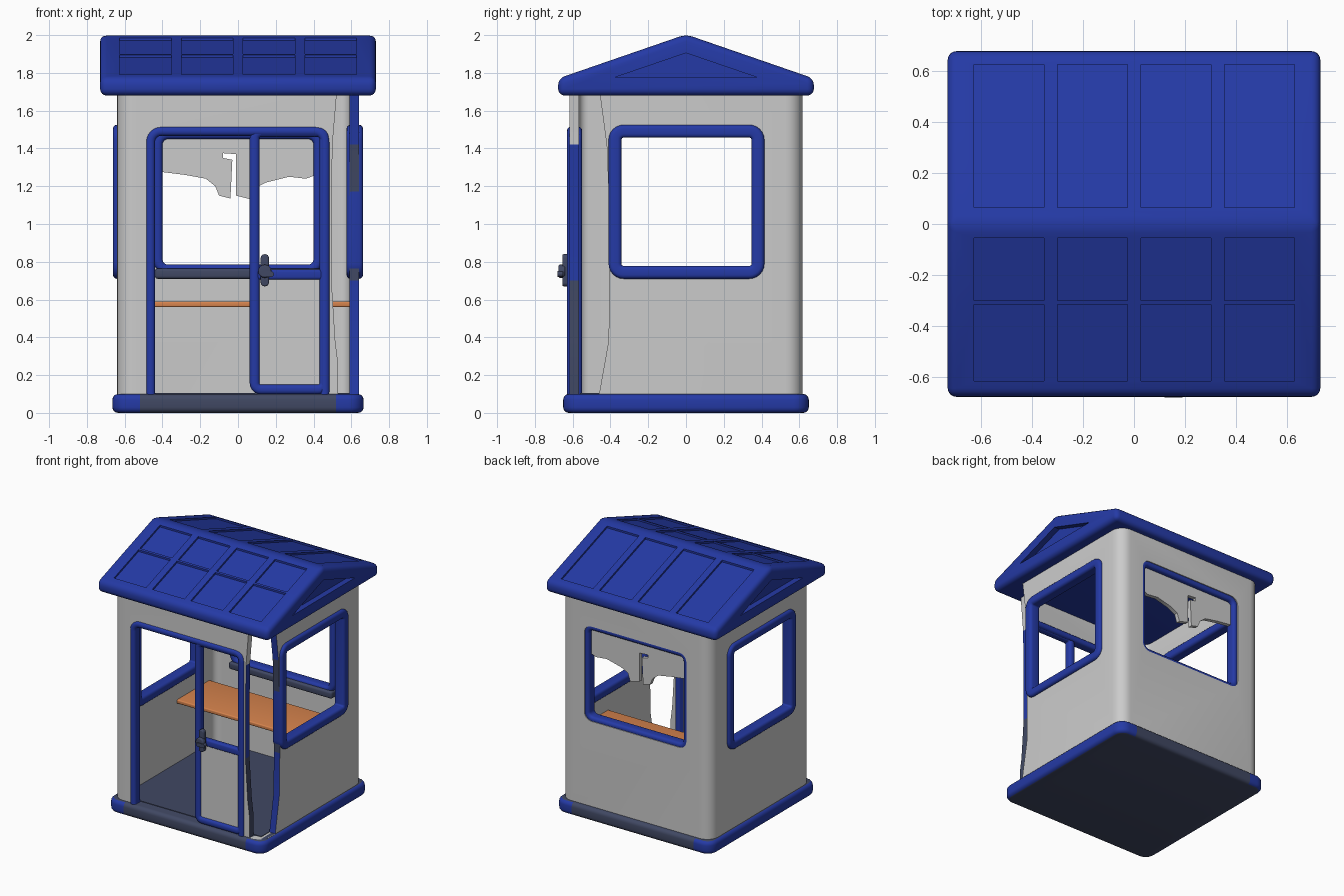
import bpy, bmesh, math
from mathutils import Vector

if "Cube" in bpy.data.objects:
    bpy.data.objects.remove(bpy.data.objects["Cube"], do_unlink=True)


def material(name, rgb):
    m = bpy.data.materials.new(name)
    m.use_nodes = True
    m.diffuse_color = (*rgb, 1)
    m.node_tree.nodes["Principled BSDF"].inputs["Base Color"].default_value = (*rgb, 1)
    return m


BLUE = material("royal blue", (0.018, 0.042, 0.38))
GREY = material("light grey", (0.6, 0.6, 0.6))
SLATE = material("dark slate", (0.052, 0.065, 0.125))
ORANGE = material("shelf orange", (0.68, 0.23, 0.075))


# Plane mappings: (u, v, depth) to x, y, z
def front(u, v, d): return (u, d, v)
def side(u, v, d): return (d, u, v)
def flat(u, v, d): return (u, v, d)


def rrect(hu, hv, r, n=6, cu=0.0, cv=0.0):
    """Rounded rectangle outline."""
    pts = []
    for k, (su, sv) in enumerate([(1, 1), (-1, 1), (-1, -1), (1, -1)]):
        for i in range(n + 1):
            a = (k + i / n) * math.pi / 2
            pts.append((cu + su * (hu - r) + r * math.cos(a),
                        cv + sv * (hv - r) + r * math.sin(a)))
    return pts


def smooth(me):
    for p in me.polygons:
        p.use_smooth = True
    me.set_sharp_from_angle(angle=math.radians(32))


def add(name, bm, mats):
    bmesh.ops.recalc_face_normals(bm, faces=bm.faces)
    me = bpy.data.meshes.new(name)
    bm.to_mesh(me)
    bm.free()
    for m in mats:
        me.materials.append(m)
    smooth(me)
    ob = bpy.data.objects.new(name, me)
    bpy.context.scene.collection.objects.link(ob)
    return ob


def prism(name, pts, d0, d1, plane, mats=(), bevel=0.0):
    """Extruded outline, optionally with rounded edges."""
    bm = bmesh.new()
    a, b = ([bm.verts.new(plane(u, v, d)) for u, v in pts] for d in (d0, d1))
    bm.faces.new(a)
    bm.faces.new(b[::-1])
    for i in range(len(pts)):
        j = (i + 1) % len(pts)
        bm.faces.new((a[i], b[i], b[j], a[j]))
    if bevel:
        bm.normal_update()
        edges = [e for e in bm.edges if e.calc_face_angle(0) > 0.5]
        bmesh.ops.bevel(bm, geom=edges, offset=bevel, segments=4, profile=0.5, affect='EDGES')
    return add(name, bm, mats)


def box(u0, u1, v0, v1):
    return [(u0, v0), (u1, v0), (u1, v1), (u0, v1)]


def frame(name, u0, u1, v0, v1, r, width, d0, d1, plane, mat):
    """Rounded window frame with a soft cross-section."""
    bm = bmesh.new()
    rings = []
    for s, t in rrect(width / 2, (d1 - d0) / 2, 0.02, 3):
        o = s - width / 2
        outline = rrect((u1 - u0) / 2 + o, (v1 - v0) / 2 + o, r + o, 6, (u0 + u1) / 2, (v0 + v1) / 2)
        rings.append([bm.verts.new(plane(u, v, (d0 + d1) / 2 + t)) for u, v in outline])
    for k, a in enumerate(rings):
        b = rings[(k + 1) % len(rings)]
        for i in range(len(a)):
            j = (i + 1) % len(a)
            bm.faces.new((a[i], a[j], b[j], b[i]))
    return add(name, bm, [mat])


def cut(ob, cutters):
    """Subtract the cutters, then discard them."""
    for c in cutters:
        c.hide_render = True
        m = ob.modifiers.new("cut", 'BOOLEAN')
        m.operation, m.solver, m.object = 'DIFFERENCE', 'EXACT', c
    bpy.context.view_layer.update()
    me = bpy.data.meshes.new_from_object(ob.evaluated_get(bpy.context.evaluated_depsgraph_get()))
    ob.modifiers.clear()
    ob.data = me
    smooth(me)
    for c in cutters:
        bpy.data.objects.remove(c, do_unlink=True)


# Base slab: blue rim, slate floor, underside and threshold strips
base = prism("base", rrect(0.665, 0.65, 0.08), 0, 0.1, flat, [BLUE, SLATE], 0.03)
bm = bmesh.new()
bm.from_mesh(base.data)
for x in (-0.52, 0.52):
    bmesh.ops.bisect_plane(bm, geom=bm.verts[:] + bm.edges[:] + bm.faces[:],
                           plane_co=(x, 0, 0), plane_no=(1, 0, 0))
for f in bm.faces:
    c = f.calc_center_median()
    f.material_index = int(abs(f.normal.z) > 0.98 or (abs(c.x) < 0.52 and abs(c.y) > 0.6))
bm.to_mesh(base.data)
bm.free()
prism("floor", box(-0.59, 0.59, -0.56, 0.56), 0.06, 0.104, flat, [SLATE])

# Walls: hollow rounded shell with openings and a split front corner
walls = prism("walls", rrect(0.64, 0.617, 0.09), 0.05, 1.7, flat, [GREY, BLUE, SLATE])
levels = [0.1, 0.38, 0.7, 1.05, 1.42, 1.72]
front_edge = list(zip([0.55, 0.515, 0.495, 0.495, 0.5, 0.525], levels))
side_edge = list(zip([-0.46, -0.41, -0.405, -0.405, -0.42, -0.46], levels))
cut(walls, [
    prism("hollow", rrect(0.59, 0.567, 0.05), 0, 1.8, flat),
    prism("doorway", rrect(0.46, 0.745, 0.05, 6, 0, 0.745), -0.8, -0.4, front),
    prism("side_holes", rrect(0.375, 0.37, 0.05, 6, 0, 1.115), -0.8, 0.8, side),
    prism("back_hole", rrect(0.435, 0.365, 0.06, 6, 0, 1.12), 0.4, 0.8, front),
    prism("front_split", front_edge + [(0.8, 1.72), (0.8, 0.1)], -0.8, -0.5, front),
    prism("side_split", side_edge + [(-0.8, 1.72), (-0.8, 0.1)], 0.53, 0.8, side),
])
for p in walls.data.polygons:
    c, n = p.center, p.normal
    if c.x > 0.57 and -0.48 < c.y < -0.4 and n.y < -0.8:
        p.material_index = 2 if 0.7 < c.z < 1.42 else 1
    elif 0.48 < c.x < 0.56 and c.y < -0.55 and n.x > 0.8:
        p.material_index = 2 if c.z < 0.7 else 1 if c.z < 1.42 else 0

# Side window frames
for s, name in ((1, "left"), (-1, "right")):
    frame(name + "_window_frame", -0.41, 0.415, 0.71, 1.525, 0.08, 0.068,
          *sorted((s * 0.575, s * 0.662)), side, BLUE)

# Back window: inset frame, inner sill and torn panel with hanging tabs
frame("back_window_frame", -0.45, 0.45, 0.735, 1.5, 0.08, 0.05, 0.53, 0.612, front, BLUE)
prism("back_sill", box(-0.44, 0.44, 0.71, 0.765), 0.51, 0.6, front, [SLATE], 0.015)
torn = [(-0.44, 1.48), (-0.44, 1.28), (-0.28, 1.26), (-0.17, 1.24), (-0.12, 1.2), (-0.1, 1.15),
        (-0.04, 1.135), (-0.03, 1.34), (-0.08, 1.35), (-0.08, 1.375), (-0.01, 1.37),
        (-0.01, 1.15), (0.07, 1.13), (0.09, 1.19), (0.15, 1.22), (0.27, 1.25),
        (0.36, 1.24), (0.44, 1.27), (0.44, 1.48)]
prism("back_torn_panel", torn, 0.55, 0.58, front, [GREY])

# Doorway frame and glazed half door
frame("doorway_frame", -0.487, 0.485, 0.03, 1.515, 0.08, 0.048, -0.63, -0.55, front, BLUE)
frame("door_frame", 0.062, 0.483, 0.098, 1.513, 0.06, 0.052, -0.627, -0.565, front, BLUE)
prism("door_crossbar", box(0.09, 0.46, 0.705, 0.76), -0.622, -0.575, front, [BLUE], 0.015)
prism("door_panel", box(0.09, 0.46, 0.12, 0.72), -0.61, -0.585, front, [GREY])

# Door handle: plate, round hub and lever
prism("handle_plate", rrect(0.022, 0.085, 0.02, 4, 0.142, 0.755), -0.655, -0.62, front, [SLATE], 0.008)
prism("handle_hub", rrect(0.035, 0.035, 0.034, 4, 0.142, 0.75), -0.675, -0.64, front, [SLATE], 0.008)
prism("handle_lever", rrect(0.035, 0.015, 0.014, 3, 0.155, 0.735), -0.68, -0.65, front, [SLATE])

# Counter shelf
prism("shelf", box(-0.6, 0.6, 0.1, 0.5), 0.56, 0.59, flat, [ORANGE], 0.008)


# Gable roof with recessed roof panels and gable ends
def roof_z(y): return 2.004 - 0.345 * abs(y)


roof = prism("roof", [(-0.677, 1.68), (0.677, 1.68), (0.677, roof_z(0.677)), (0, roof_z(0)),
                      (-0.677, roof_z(0.677))], -0.73, 0.73, side, [BLUE], 0.035)
cutters = []
gable = [(-0.38, 1.775), (0.38, 1.775), (0, 1.905)]
for s in (-1, 1):
    cutters.append(prism("gable_recess", gable, *sorted((s * 0.685, s * 0.9)), side))
for i in range(4):
    x = -0.49 + i * 0.327
    for y0, y1 in ((0.065, 0.625), (-0.3, -0.055), (-0.615, -0.315)):
        depth = 0.014
        pts = [(y0, roof_z(y0) - depth), (y1, roof_z(y1) - depth),
               (y1, roof_z(y1) + 0.1), (y0, roof_z(y0) + 0.1)]
        cutters.append(prism("roof_recess", pts, x - 0.137, x + 0.137, side))
cut(roof, cutters)
